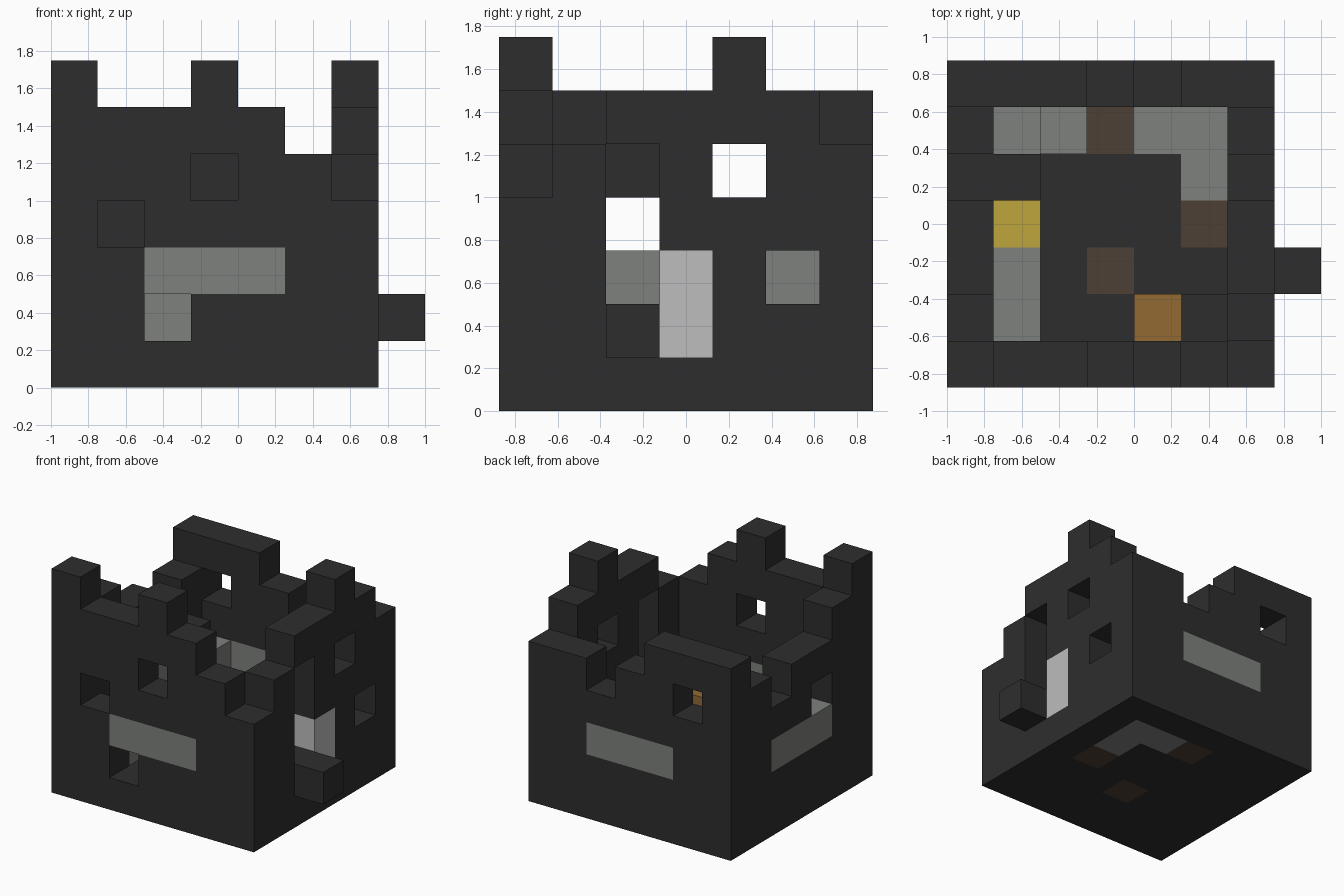
import bpy
import bmesh
from math import radians
from mathutils import Vector

cube = bpy.data.objects.get("Cube")
if cube:
    bpy.data.objects.remove(cube, do_unlink=True)

CELL = 0.25
ORIGIN = Vector((-1.0, -0.875, 0.0))
N = 7


def material(name, rgb):
    mat = bpy.data.materials.new(name)
    mat.use_nodes = True
    mat.diffuse_color = (*rgb, 1)
    mat.node_tree.nodes["Principled BSDF"].inputs["Base Color"].default_value = (*rgb, 1)
    return mat


dark = material("dark stone", (0.027, 0.027, 0.027))
grey = material("grey stone", (0.21, 0.22, 0.205))
pale = material("pale door", (0.51, 0.51, 0.51))
yellow = material("yellow cloth", (0.52, 0.376, 0.048))
orange = material("orange wood", (0.287, 0.144, 0.034))
brown = material("brown wood", (0.076, 0.051, 0.036))

parts = {}   # name -> (material, cells)
taken = set()


def part(name, mat, cells):
    cells = set(cells) - taken
    taken.update(cells)
    parts[name] = (mat, cells)


def box(xs, ys, zs):
    return [(i, j, k) for i in xs for j in ys for k in zs]


# Coloured blocks set into the walls
part("front_panel", grey, box(range(2, 5), [0], [2]))
part("back_panel", grey, box(range(2, 5), [6], [2]))
part("left_panel", grey, box([0], range(2, 5), [2]))
part("door", pale, box([6], [3], [1, 2]))

# Coloured floor tiles
part("floor_stone", grey, [(4, 5, 0), (5, 5, 0), (5, 4, 0)])
part("floor_wood", brown, [(3, 5, 0), (5, 3, 0), (3, 2, 0)])
part("floor", dark, box(range(N), range(N), [0]))

# Furniture and floating stairs inside
part("bed", grey, box([1], [1, 2], [1]))
part("pillow", yellow, [(1, 3, 1)])
part("chest", orange, [(4, 1, 1)])
part("table", dark, [(5, 1, 1)])
part("lower_stairs", grey, [(2, 5, 1), (1, 5, 2)])
part("upper_stair", dark, [(1, 4, 3)])

# Ruined walls: a height for each column, minus the openings
openings = {(1, 0, 3), (3, 0, 4), (2, 0, 1), (1, 6, 4), (0, 2, 3),
            (6, 4, 4), (6, 5, 2), (6, 2, 2), (6, 2, 3), (6, 2, 4)}


def wall(name, heights, place):
    cells = {(*place(n), k) for n, h in enumerate(heights) for k in range(1, h)}
    part(name, dark, cells - openings)


wall("front_wall", [7, 6, 6, 7, 6, 5, 4], lambda n: (n, 0))
wall("back_wall", [6, 6, 6, 5, 4, 5, 5], lambda n: (n, 6))
wall("side_wall_low", [7, 6, 5, 5, 4, 5, 6], lambda n: (0, n))
wall("side_wall_high", [4, 5, 6, 6, 7, 6, 5], lambda n: (6, n))
part("door_step", dark, [(7, 2, 1)])


# Build each part from its outer block faces only
def build(name, mat, cells):
    bm = bmesh.new()
    for cell in cells:
        for axis in range(3):
            for side in (0, 1):
                near = list(cell)
                near[axis] += 2 * side - 1
                if tuple(near) in taken:
                    continue
                u, v = (axis + 1) % 3, (axis + 2) % 3
                corners = []
                for du, dv in ((0, 0), (1, 0), (1, 1), (0, 1)):
                    p = Vector(cell)
                    p[axis] += side
                    p[u] += du
                    p[v] += dv
                    corners.append(bm.verts.new(ORIGIN + p * CELL))
                bm.faces.new(corners if side else corners[::-1])
    bmesh.ops.remove_doubles(bm, verts=bm.verts, dist=0.001)
    bmesh.ops.dissolve_limit(bm, angle_limit=radians(1), verts=bm.verts, edges=bm.edges)
    mesh = bpy.data.meshes.new(name)
    bm.to_mesh(mesh)
    bm.free()
    mesh.materials.append(mat)
    bpy.context.collection.objects.link(bpy.data.objects.new(name, mesh))


for name, (mat, cells) in parts.items():
    build(name, mat, cells)
